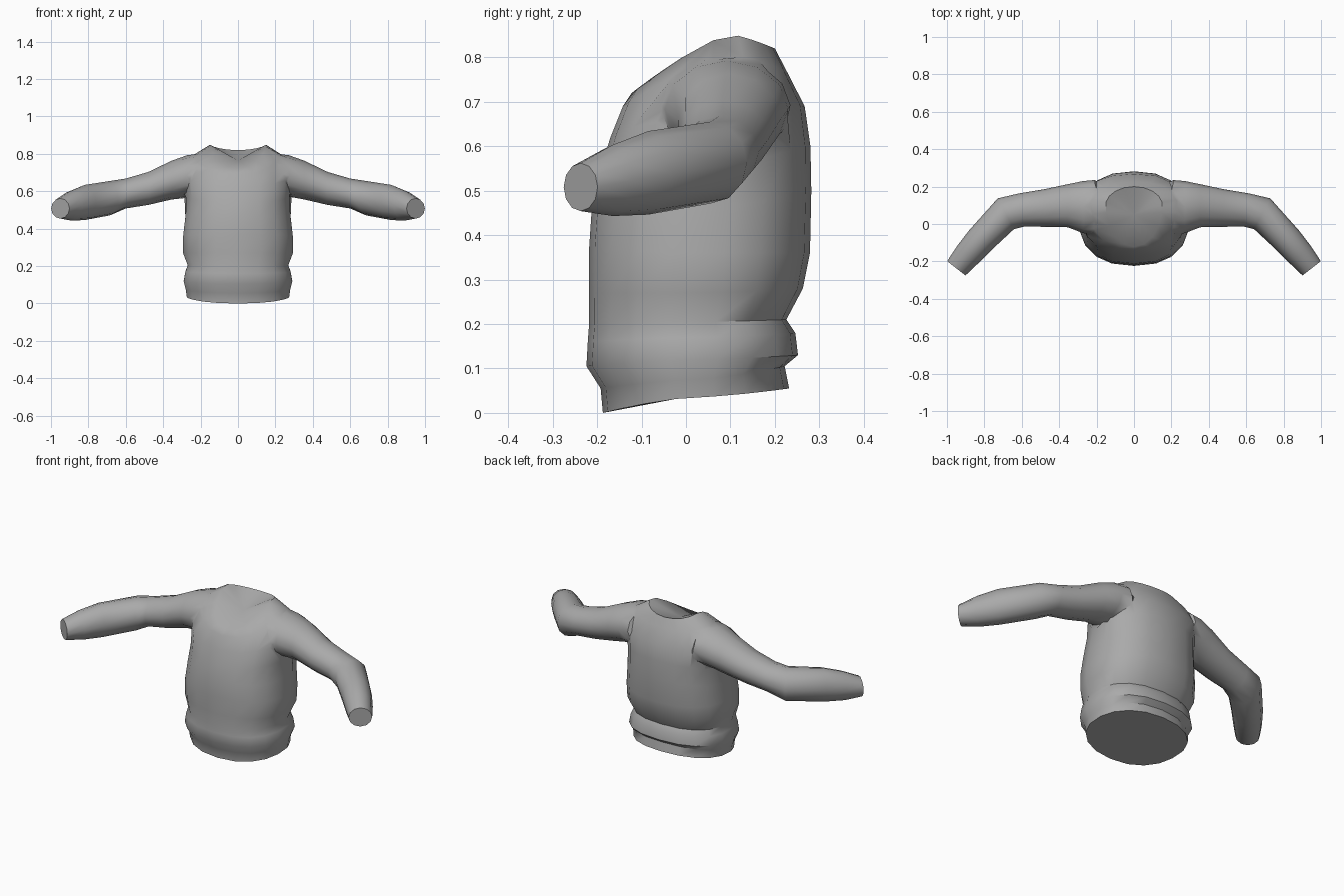
import bpy, bmesh, math
from mathutils import Vector

cube = bpy.data.objects.get("Cube")
if cube:
    bpy.data.objects.remove(cube, do_unlink=True)

cloth = bpy.data.materials.new("grey cloth")
cloth.use_nodes = True
GREY = (0.4, 0.4, 0.4, 1)
cloth.diffuse_color = GREY
cloth.node_tree.nodes["Principled BSDF"].inputs["Base Color"].default_value = GREY


def loft(name, rings, end_centre=None):
    """Closed skin over rings of points; the last cap may dip to a centre point."""
    bm = bmesh.new()
    loops = [[bm.verts.new(p) for p in ring] for ring in rings]
    n = len(loops[0])
    for a, b in zip(loops, loops[1:]):
        for i in range(n):
            j = (i + 1) % n
            bm.faces.new((a[i], a[j], b[j], b[i]))
    bm.faces.new(loops[0])
    if end_centre:
        c = bm.verts.new(end_centre)
        for i in range(n):
            bm.faces.new((loops[-1][i], loops[-1][(i + 1) % n], c))
    else:
        bm.faces.new(loops[-1])
    bmesh.ops.recalc_face_normals(bm, faces=bm.faces)
    mesh = bpy.data.meshes.new(name)
    bm.to_mesh(mesh)
    bm.free()
    mesh.materials.append(cloth)
    obj = bpy.data.objects.new(name, mesh)
    bpy.context.collection.objects.link(obj)
    return obj


def torso_ring(front, side, back, square, n=18):
    """Ring through a front (y, z), side (x, y, z) and back (y, z) point."""
    points = []
    for i in range(n):
        t = math.tau * (i + 0.5) / n
        c, s = math.cos(t), math.sin(t)
        end = back if s > 0 else front
        k = abs(s) ** square
        x = side[0] * math.copysign(abs(c) ** square, c)
        y = side[1] + (end[0] - side[1]) * k
        z = side[2] + (end[1] - side[2]) * abs(s) ** 1.3
        points.append((x, y, z))
    return points


# Torso: hem, folds, chest, shoulders, neckline
TORSO = [
    ((-.187, 0), (.277, .02, .035), (.232, .055), .9),
    ((-.192, .055), (.283, .02, .075), (.222, .105), .9),
    ((-.224, .105), (.294, .02, .12), (.252, .13), .85),
    ((-.221, .16), (.285, .02, .17), (.246, .18), .85),
    ((-.218, .2), (.272, .02, .205), (.226, .21), .85),
    ((-.218, .27), (.298, .03, .27), (.263, .28), .85),
    ((-.218, .37), (.297, .03, .36), (.279, .36), .85),
    ((-.212, .46), (.285, .04, .46), (.282, .5), .85),
    ((-.195, .54), (.28, .06, .57), (.28, .6), .85),
    ((-.17, .62), (.29, .08, .7), (.267, .69), .85),
    ((-.142, .69), (.24, .1, .8), (.226, .77), .9),
    ((-.122, .72), (.152, .1, .852), (.2, .82), 1),
]
sweater = loft("sweater", [torso_ring(*r) for r in TORSO], (0, .05, .765))

# Sleeves: centre, heading in plan (degrees), half depth, half height
SLEEVE = [
    ((.2, .09, .69), 0, .15, .11),
    ((.27, .09, .685), 0, .145, .113),
    ((.35, .1, .662), 0, .117, .108),
    ((.48, .085, .615), -3, .1, .088),
    ((.6, .075, .588), -8, .09, .08),
    ((.685, .055, .563), -28, .093, .092),
    ((.82, -.085, .54), -50, .08, .094),
    ((.89, -.165, .523), -52, .073, .08),
    ((.95, -.237, .508), -52, .062, .054),
]


def sleeve_ring(centre, heading, depth, height, mirror, n=12):
    a = math.radians(heading)
    across = Vector((-math.sin(a), math.cos(a), 0))
    points = []
    for i in range(n):
        t = math.tau * i / n
        p = Vector(centre) + across * depth * math.cos(t)
        p.z += height * math.sin(t)
        p.x *= mirror
        points.append(p)
    return points


# Join both sleeves to the torso
bpy.context.view_layer.objects.active = sweater
for side, label in ((1, "left"), (-1, "right")):
    sleeve = loft(label + "_sleeve", [sleeve_ring(*r, side) for r in SLEEVE])
    union = sweater.modifiers.new("join sleeve", "BOOLEAN")
    union.operation = "UNION"
    union.solver = "EXACT"
    union.object = sleeve
    bpy.ops.object.modifier_apply(modifier=union.name)
    bpy.data.objects.remove(sleeve, do_unlink=True)

# Soften the armhole seams
bm = bmesh.new()
bm.from_mesh(sweater.data)
bmesh.ops.remove_doubles(bm, verts=bm.verts, dist=.004)
seam = [v for v in bm.verts if .2 < abs(v.co.x) < .36 and v.co.z > .5]
bmesh.ops.smooth_vert(bm, verts=seam, factor=.4, use_axis_x=True, use_axis_y=True, use_axis_z=True)
bm.to_mesh(sweater.data)
bm.free()

bpy.ops.object.select_all(action="DESELECT")
sweater.select_set(True)
bpy.ops.object.shade_smooth_by_angle(angle=math.radians(44))
